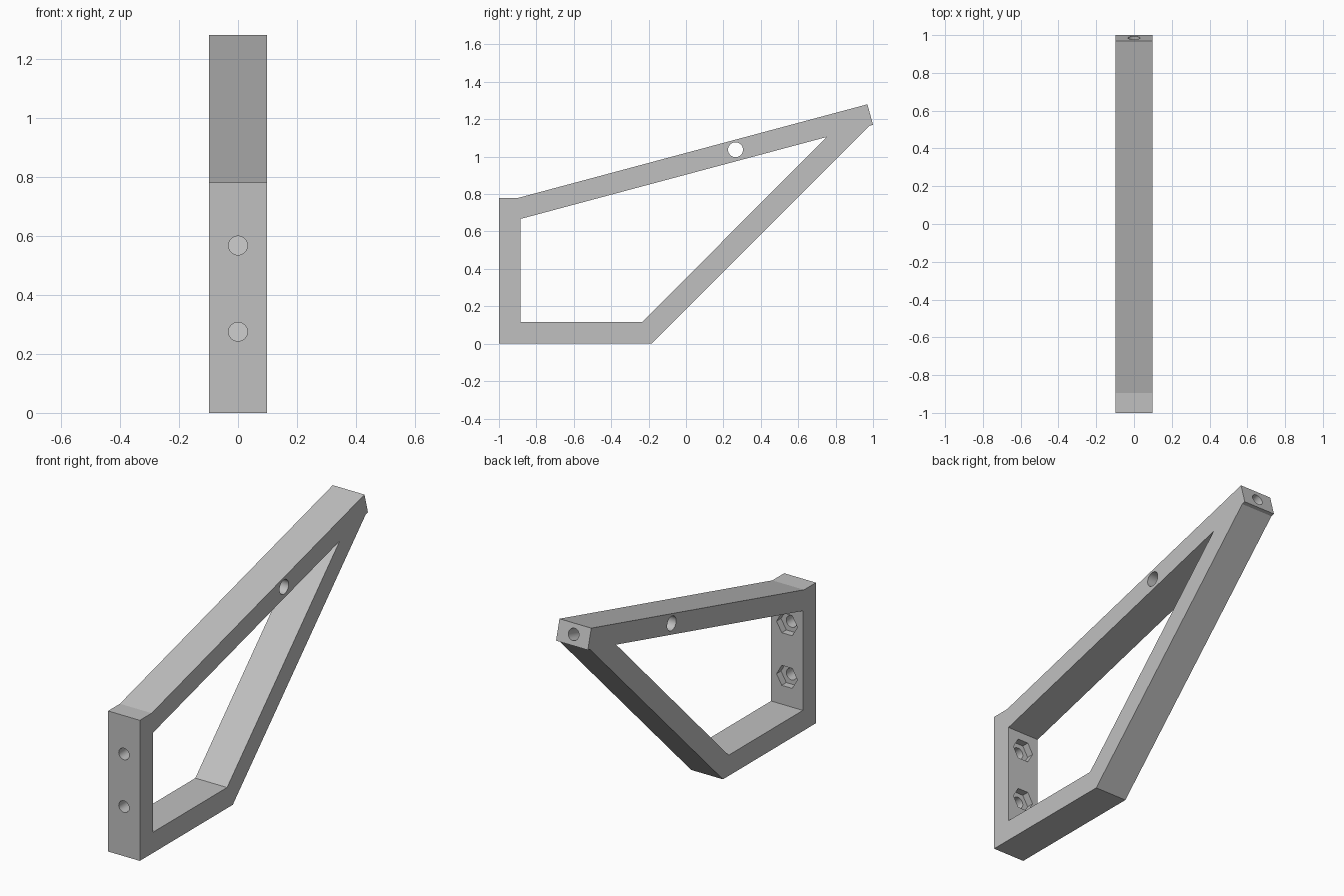
import bpy
import bmesh
from math import radians, sin, cos
from mathutils import Vector

cube = bpy.data.objects.get("Cube")
if cube:
    bpy.data.objects.remove(cube, do_unlink=True)

WIDTH = 0.195
TILT = radians(15)

grey = bpy.data.materials.new("plain grey")
grey.use_nodes = True
color = (0.53, 0.53, 0.53, 1)
grey.diffuse_color = color
grey.node_tree.nodes["Principled BSDF"].inputs["Base Color"].default_value = color


def prism(name, profile, width):
    """Extrude a (y, z) outline symmetrically along x."""
    bm = bmesh.new()
    face = bm.faces.new([bm.verts.new((-width / 2, y, z)) for y, z in profile])
    ext = bmesh.ops.extrude_face_region(bm, geom=[face])
    verts = [e for e in ext["geom"] if isinstance(e, bmesh.types.BMVert)]
    bmesh.ops.translate(bm, verts=verts, vec=(width, 0, 0))
    bmesh.ops.recalc_face_normals(bm, faces=bm.faces)
    mesh = bpy.data.meshes.new(name)
    bm.to_mesh(mesh)
    bm.free()
    mesh.materials.append(grey)
    obj = bpy.data.objects.new(name, mesh)
    bpy.context.collection.objects.link(obj)
    return obj


def drill(name, center, radius, length, rotation, sides=32):
    """Cylinder or hexagonal cutter."""
    bpy.ops.mesh.primitive_cylinder_add(vertices=sides, radius=radius, depth=length,
                                        location=center, rotation=rotation)
    obj = bpy.context.object
    obj.name = name
    obj.data.materials.append(grey)
    return obj


def cut(target, cutter):
    cutter.hide_render = True
    mod = target.modifiers.new("cut", "BOOLEAN")
    mod.operation = "DIFFERENCE"
    mod.solver = "EXACT"
    mod.object = cutter
    bpy.context.view_layer.objects.active = target
    bpy.ops.object.modifier_apply(modifier=mod.name)
    bpy.data.objects.remove(cutter, do_unlink=True)


# Bracket body: post, foot, diagonal strut and sloping arm
bracket = prism("bracket_frame", [
    (-1, 0), (-0.185, 0), (0.98, 1.165), (1, 1.17),
    (0.97, 1.28), (-0.896, 0.78), (-1, 0.78)], WIDTH)

# Central opening
cut(bracket, prism("opening", [
    (-0.885, 0.115), (-0.235, 0.115), (0.752, 1.105), (-0.885, 0.667)], WIDTH * 2))

# Screw holes through the post, with hexagonal nut pockets behind
for z in (0.275, 0.567):
    cut(bracket, drill("screw_hole", (0, -0.94, z), 0.032, 0.3, (radians(90), 0, 0)))
    cut(bracket, drill("nut_pocket", (0, -0.875, z), 0.064, 0.1,
                       (radians(90), radians(30), 0), 6))

# Cross hole through the arm
cut(bracket, drill("cross_hole", (0, 0.265, 1.037), 0.04, 0.5, (0, radians(90), 0)))

# Blind hole in the arm tip, along the arm
tip = Vector((0, 0.985, 1.225))
cut(bracket, drill("tip_hole", tip, 0.032, 0.5, (TILT - radians(90), 0, 0)))

# Smooth the hole walls, keep every edge sharp
bpy.ops.object.select_all(action="DESELECT")
bracket.select_set(True)
bpy.context.view_layer.objects.active = bracket
bpy.ops.object.shade_smooth_by_angle(angle=radians(14))
